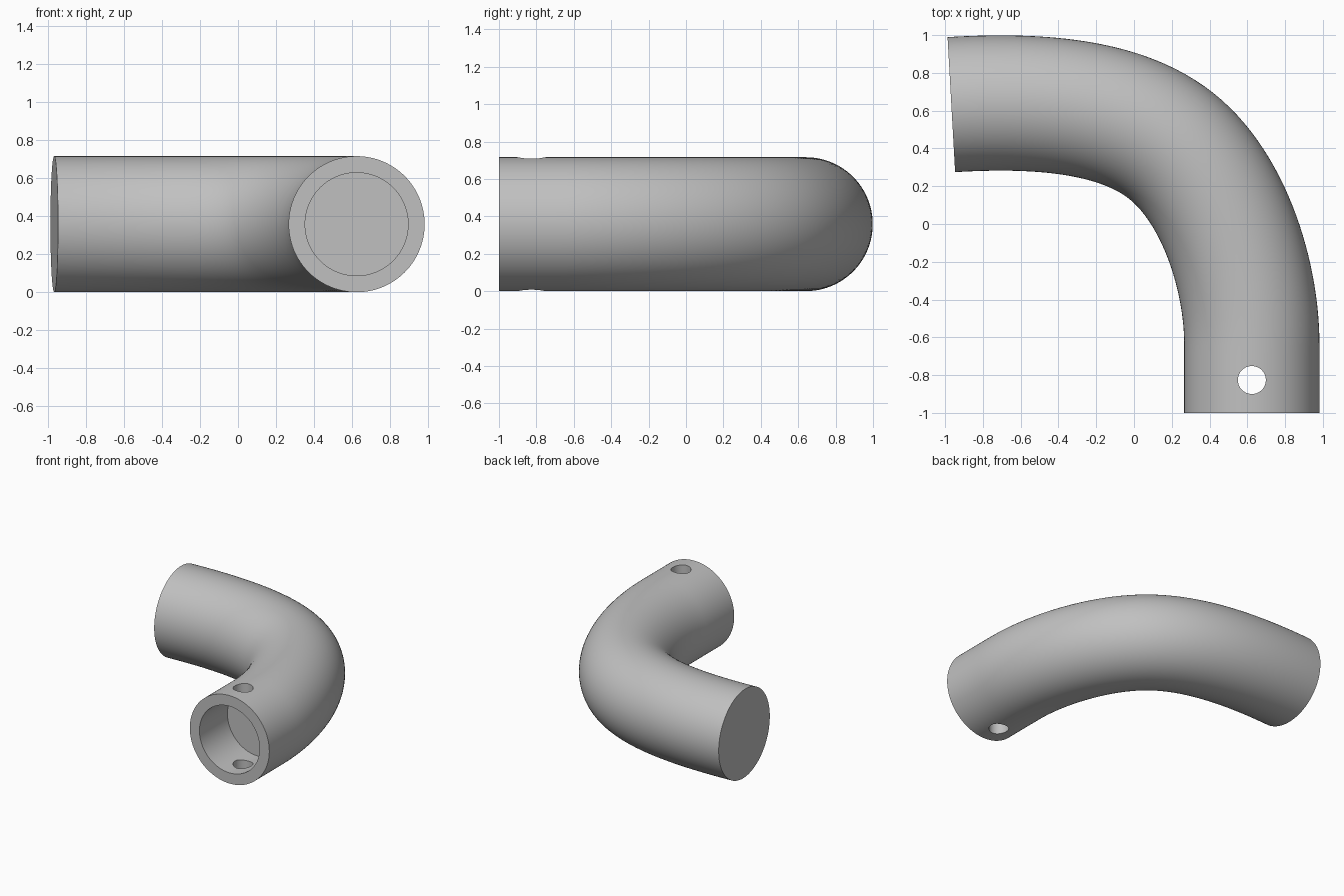
import bpy, bmesh, math
from mathutils import Vector, Matrix
from mathutils.geometry import interpolate_bezier

if "Cube" in bpy.data.objects:
    bpy.data.objects.remove(bpy.data.objects["Cube"], do_unlink=True)

R, BORE, HOLE = 0.358, 0.271, 0.074   # outer, socket and pin hole radii
SIDES = 96
AXIS_X, SOCKET_END = 0.624, -0.64

grey = bpy.data.materials.new("plain_grey")
grey.use_nodes = True
grey.diffuse_color = (0.53, 0.53, 0.53, 1)
grey.node_tree.nodes["Principled BSDF"].inputs["Base Color"].default_value = grey.diffuse_color


def add_object(name, bm):
    bmesh.ops.recalc_face_normals(bm, faces=bm.faces[:])
    mesh = bpy.data.meshes.new(name)
    bm.to_mesh(mesh)
    bm.free()
    mesh.materials.append(grey)
    ob = bpy.data.objects.new(name, mesh)
    bpy.context.collection.objects.link(ob)
    return ob


def cylinder(name, radius, depth, matrix):
    bm = bmesh.new()
    bmesh.ops.create_cone(bm, cap_ends=True, segments=SIDES, radius1=radius,
                          radius2=radius, depth=depth, matrix=matrix)
    return add_object(name, bm)


# Centre line: straight socket, then two smooth bends
start = Vector((AXIS_X, SOCKET_END, R))
middle = Vector((0.195, 0.415, R))
end = Vector((-0.967, 0.632, R))
swing = Vector((-0.28, 0.22, 0))
path = [Vector((AXIS_X, -1 + 0.06 * i, R)) for i in range(6)]
path += interpolate_bezier(start, start + Vector((0, 0.37, 0)), middle - swing, middle, 28)
path += interpolate_bezier(middle, middle + swing, end + Vector((0.43, 0.026, 0)), end, 28)[1:]

# Bent tube: sweep a circle along the centre line
bm = bmesh.new()
rings = []
for i, p in enumerate(path):
    t = (path[min(i + 1, len(path) - 1)] - path[max(i - 1, 0)]).normalized()
    side = Vector((t.y, -t.x, 0))
    angles = [math.tau * k / SIDES for k in range(SIDES)]
    rings.append([bm.verts.new(p + R * (math.cos(a) * side + math.sin(a) * Vector((0, 0, 1))))
                  for a in angles])
for a, b in zip(rings, rings[1:]):
    for k in range(SIDES):
        n = (k + 1) % SIDES
        bm.faces.new((a[k], a[n], b[n], b[k]))
bm.faces.new(rings[0])
bm.faces.new(rings[-1])
tube = add_object("bent_tube", bm)

# Blind socket in the front end and a pin hole through both walls
depth = SOCKET_END + 1.2
socket = cylinder("socket_cutter", BORE, depth,
                  Matrix.Translation((AXIS_X, SOCKET_END - depth / 2, R))
                  @ Matrix.Rotation(math.pi / 2, 4, 'X'))
pin = cylinder("pin_cutter", HOLE, 1.2, Matrix.Translation((AXIS_X, -0.826, R)))

bpy.ops.object.select_all(action='DESELECT')
bpy.context.view_layer.objects.active = tube
tube.select_set(True)
for cutter in (socket, pin):
    cutter.hide_render = True
    mod = tube.modifiers.new("cut", 'BOOLEAN')
    mod.operation = 'DIFFERENCE'
    mod.solver = 'EXACT'
    mod.object = cutter
    bpy.ops.object.modifier_apply(modifier=mod.name)
    bpy.data.objects.remove(cutter, do_unlink=True)

bpy.ops.object.shade_smooth_by_angle(angle=math.radians(30))
